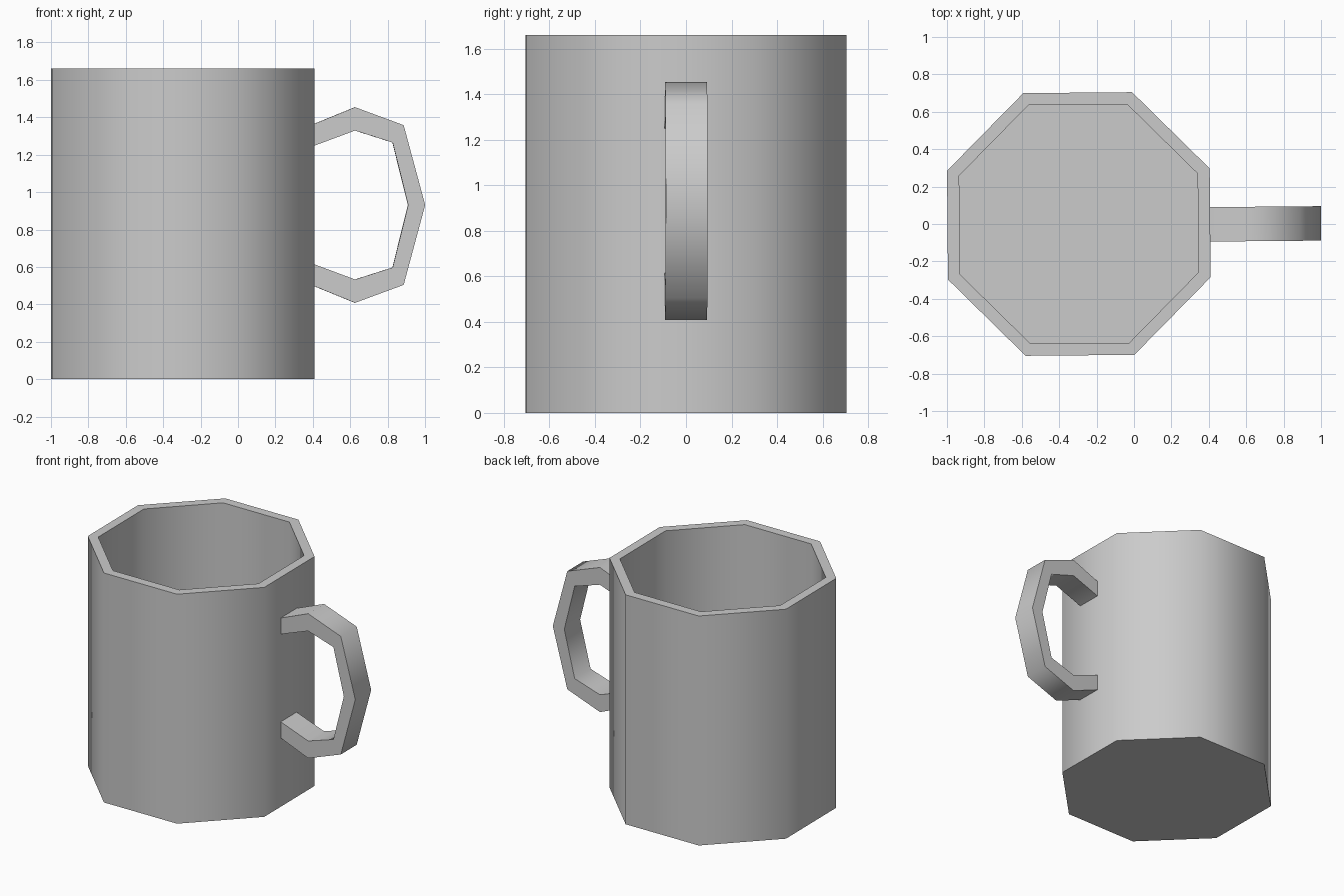
import bpy, bmesh
from math import radians, cos, sin
from mathutils import Matrix, Vector

cube = bpy.data.objects.get("Cube")
if cube:
    bpy.data.objects.remove(cube, do_unlink=True)

HEIGHT, RADIUS, FLOOR = 1.66, 0.76, 0.07
CENTRE = Vector((-0.295, 0, 0))
TWIST = radians(0.5)

grey = bpy.data.materials.new("plain grey")
grey.use_nodes = True
colour = (0.6, 0.6, 0.6, 1)
grey.diffuse_color = colour
grey.node_tree.nodes["Principled BSDF"].inputs["Base Color"].default_value = colour


def finish(bm, name, angle):
    """Turn a bmesh into a grey, smooth-shaded object."""
    bmesh.ops.recalc_face_normals(bm, faces=bm.faces)
    mesh = bpy.data.meshes.new(name)
    bm.to_mesh(mesh)
    bm.free()
    mesh.materials.append(grey)
    obj = bpy.data.objects.new(name, mesh)
    bpy.context.collection.objects.link(obj)
    bpy.ops.object.select_all(action='DESELECT')
    obj.select_set(True)
    bpy.context.view_layer.objects.active = obj
    bpy.ops.object.shade_smooth_by_angle(angle=radians(angle))
    return obj


# Mug body: octagonal shell with a rim, inner wall and floor
bm = bmesh.new()
rings = []
for radius, z in ((RADIUS, 0), (RADIUS, HEIGHT), (0.69, HEIGHT), (0.69, FLOOR)):
    angles = [radians(22.5 + 45 * i) + TWIST for i in range(8)]
    rings.append([bm.verts.new(CENTRE + Vector((radius * cos(a), radius * sin(a), z)))
                  for a in angles])
for low, high in zip(rings, rings[1:]):
    for i in range(8):
        j = (i + 1) % 8
        bm.faces.new((low[i], low[j], high[j], high[i]))
bm.faces.new(rings[0])
bm.faces.new(rings[-1])
finish(bm, "mug_body", 60)

# Handle: faceted loop, half profile mirrored about its middle height
MID, HALF_WIDTH = 0.931, 0.092
outer = [(0.38, 0.423), (0.625, 0.523), (0.885, 0.427), (1.0, 0)]
inner = [(0.38, 0.307), (0.625, 0.398), (0.826, 0.334), (0.909, 0)]


def mirrored(half):
    return half + [(x, -z) for x, z in reversed(half[:-1])]


bm = bmesh.new()
sections = []
for (xo, zo), (xi, zi) in zip(mirrored(outer), mirrored(inner)):
    corners = ((xo, -1, zo), (xo, 1, zo), (xi, 1, zi), (xi, -1, zi))
    sections.append([bm.verts.new((x, s * HALF_WIDTH - 0.008, MID + z))
                     for x, s, z in corners])
for a, b in zip(sections, sections[1:]):
    for i in range(4):
        j = (i + 1) % 4
        bm.faces.new((a[i], a[j], b[j], b[i]))
bm.faces.new(sections[0])
bm.faces.new(sections[-1])
bmesh.ops.rotate(bm, verts=bm.verts, cent=CENTRE, matrix=Matrix.Rotation(TWIST, 3, 'Z'))
finish(bm, "handle", 60)
